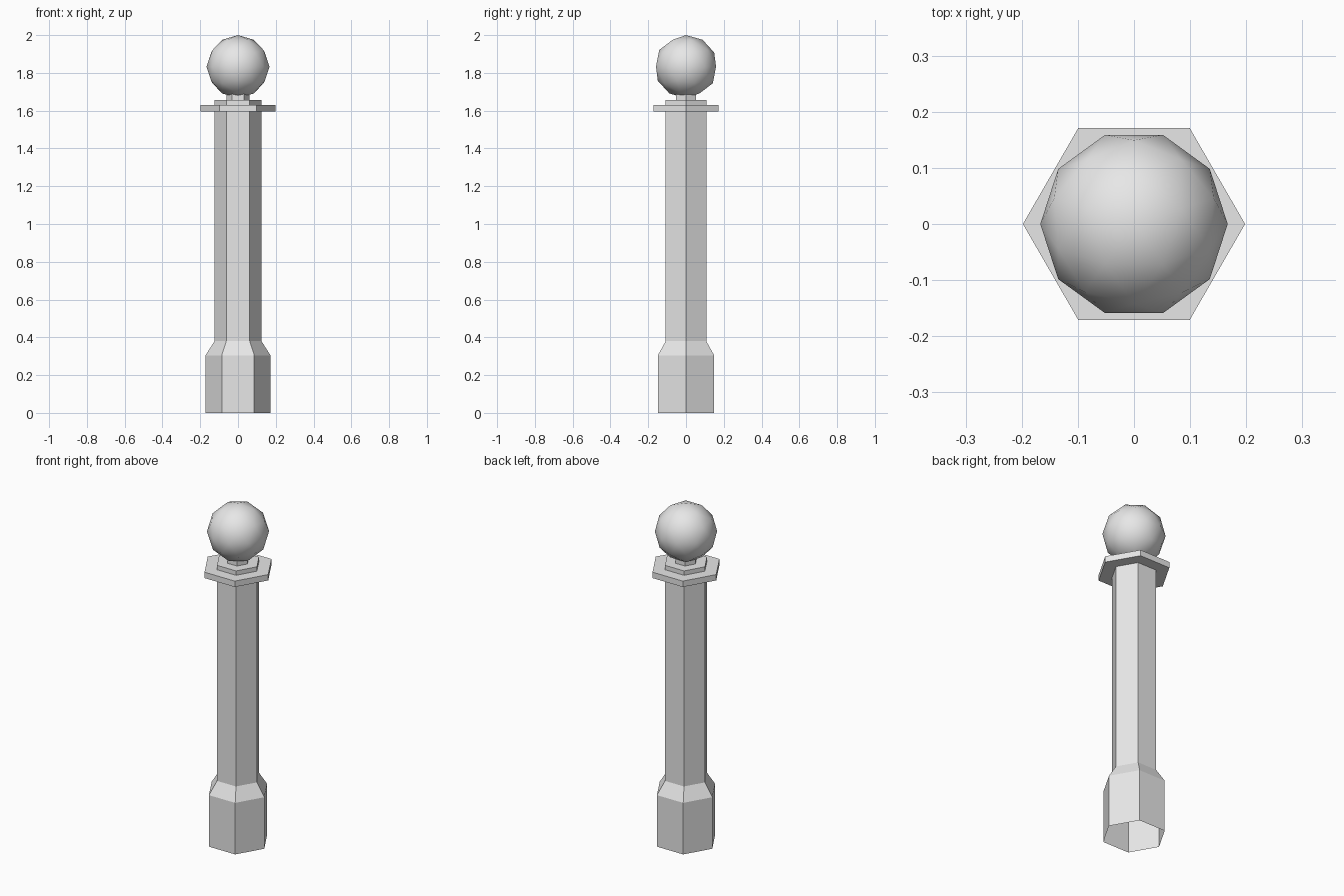
import bpy
import bmesh
import math

cube = bpy.data.objects.get("Cube")
if cube:
    bpy.data.objects.remove(cube, do_unlink=True)

grey = bpy.data.materials.new("plain_grey")
grey.use_nodes = True
grey.diffuse_color = (0.8, 0.8, 0.8, 1)
grey.node_tree.nodes["Principled BSDF"].inputs["Base Color"].default_value = (0.8, 0.8, 0.8, 1)


def hex_part(name, profile, cap_bottom=True, cap_top=True):
    """Six-sided part from a list of (radius, height) rings."""
    bm = bmesh.new()
    rings = []
    for radius, z in profile:
        angles = [math.radians(60 * i) for i in range(6)]
        rings.append([bm.verts.new((radius * math.cos(a), radius * math.sin(a), z)) for a in angles])
    for low, high in zip(rings, rings[1:]):
        for i in range(6):
            j = (i + 1) % 6
            bm.faces.new((low[i], low[j], high[j], high[i]))
    if cap_bottom:
        bm.faces.new(rings[0][::-1])
    if cap_top:
        bm.faces.new(rings[-1])
    mesh = bpy.data.meshes.new(name)
    bm.to_mesh(mesh)
    bm.free()
    mesh.materials.append(grey)
    obj = bpy.data.objects.new(name, mesh)
    bpy.context.collection.objects.link(obj)
    return obj


# Post with a wider foot, hollow and open underneath
hex_part("post", [(0.172, 0), (0.172, 0.305), (0.124, 0.38), (0.124, 1.595)],
         cap_bottom=False, cap_top=False)

# Stepped cap and neck
hex_part("cap_slab", [(0.198, 1.595), (0.198, 1.63)])
hex_part("cap_step", [(0.124, 1.63), (0.124, 1.656)], cap_bottom=False)
hex_part("neck", [(0.062, 1.656), (0.062, 1.69)], cap_bottom=False)

# Smooth ball on top
bpy.ops.mesh.primitive_ico_sphere_add(subdivisions=2, radius=0.167, location=(0, 0, 1.833),
                                      rotation=(0, 0, math.radians(90)))
ball = bpy.context.object
ball.name = "ball"
ball.data.materials.append(grey)
bpy.ops.object.shade_smooth()
